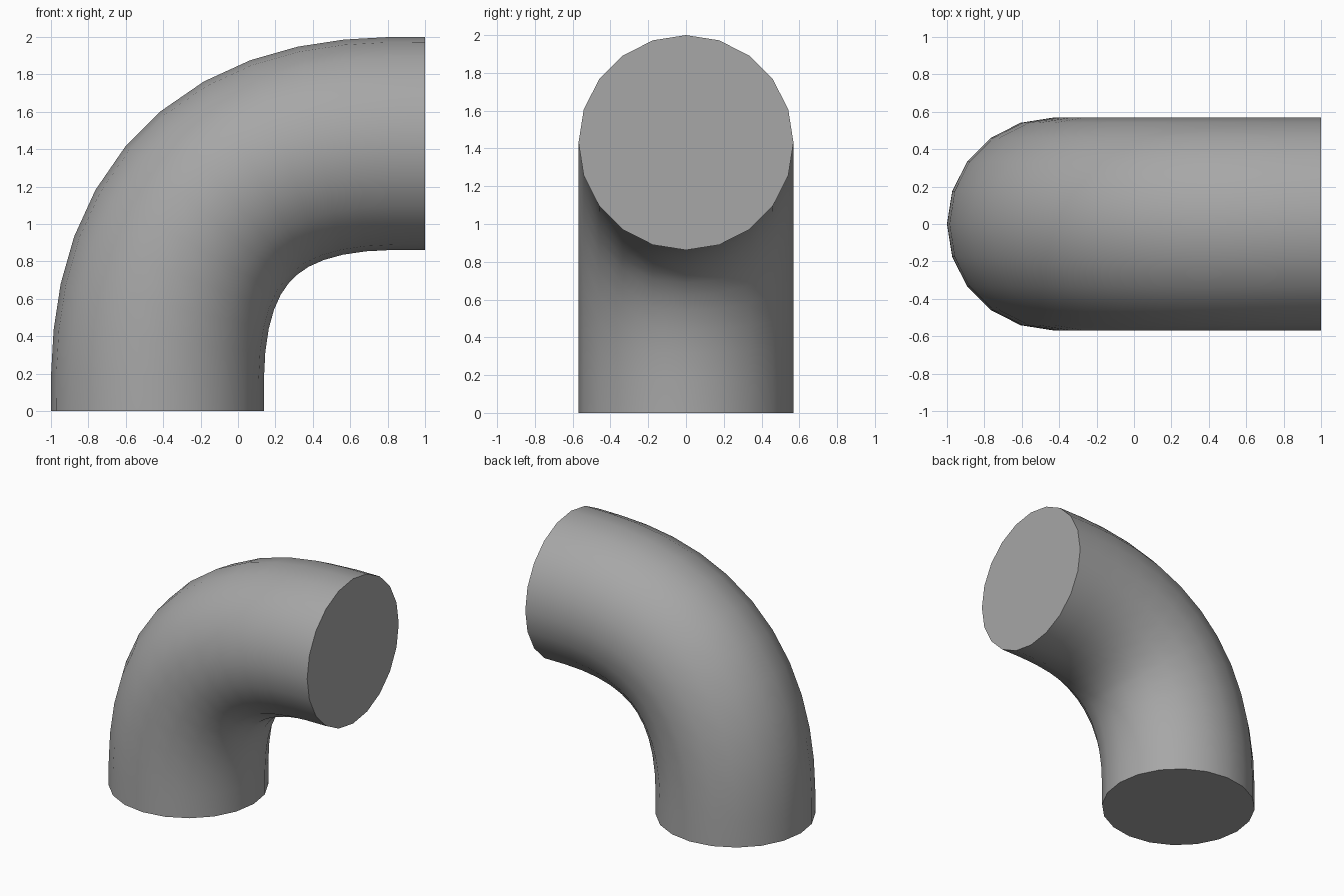
import bpy, bmesh, math

if "Cube" in bpy.data.objects:
    bpy.data.objects.remove(bpy.data.objects["Cube"])

R, SIDES, L = 0.569, 20, 1.431
# First half of the centre line (x offset, z); the second half mirrors it
half = [(0, 0), (0.001, 0.19), (0.011, 0.375), (0.039, 0.56),
        (0.089, 0.737), (0.164, 0.902), (0.266, 1.05)]
path = half + [(L - z, L - x) for x, z in reversed(half)]

# Sweep a 20-sided ring along the bend
bm = bmesh.new()
rings = []
for i, (px, pz) in enumerate(path):
    if i == 0:
        ang = 0.0
    elif i == len(path) - 1:
        ang = math.pi / 2
    else:
        (ax, az), (bx, bz) = path[i - 1], path[i + 1]
        ang = math.atan2(bx - ax, bz - az)
    ring = []
    for k in range(SIDES):
        a = 2 * math.pi * k / SIDES
        out, side = R * math.cos(a), R * math.sin(a)
        ring.append(bm.verts.new((px - (1 - R) - out * math.cos(ang), side,
                                  pz + out * math.sin(ang))))
    rings.append(ring)

for r0, r1 in zip(rings, rings[1:]):
    for k in range(SIDES):
        n = (k + 1) % SIDES
        bm.faces.new((r0[k], r0[n], r1[n], r1[k]))

# Flat end caps
bm.faces.new(rings[0])
bm.faces.new(rings[-1])
bmesh.ops.recalc_face_normals(bm, faces=bm.faces)

mesh = bpy.data.meshes.new("pipe_elbow")
bm.to_mesh(mesh)
bm.free()
pipe = bpy.data.objects.new("pipe_elbow", mesh)
bpy.context.collection.objects.link(pipe)

# Dark grey finish
grey = bpy.data.materials.new("dark_grey")
grey.diffuse_color = (0.385, 0.385, 0.385, 1)
grey.use_nodes = True
grey.node_tree.nodes["Principled BSDF"].inputs["Base Color"].default_value = grey.diffuse_color
mesh.materials.append(grey)

# Smooth tube, sharp rims
bpy.context.view_layer.objects.active = pipe
pipe.select_set(True)
bpy.ops.object.shade_smooth_by_angle(angle=math.radians(40))
